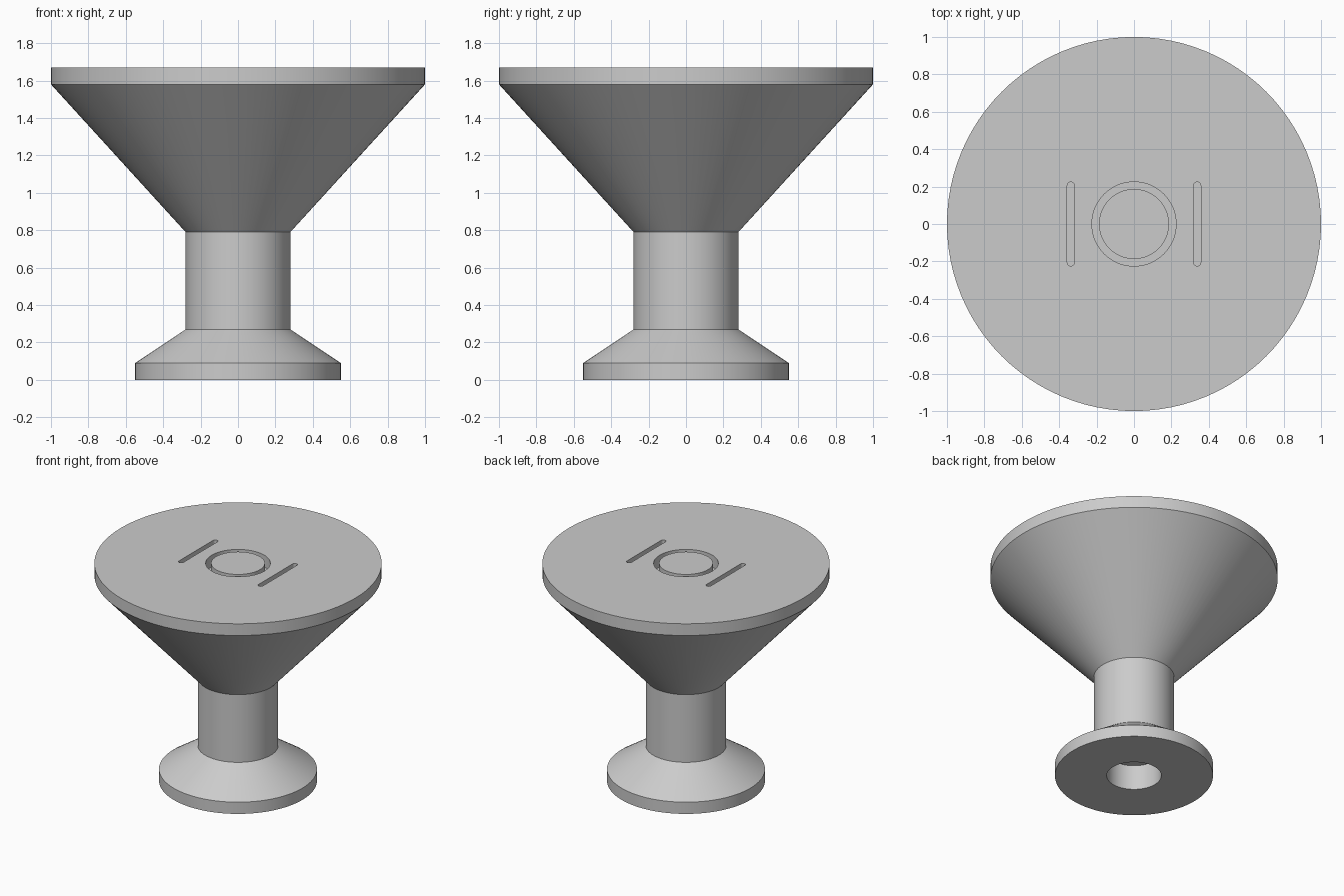
import bpy, bmesh, math
from mathutils import Vector

cube = bpy.data.objects.get("Cube")
if cube:
    bpy.data.objects.remove(cube, do_unlink=True)

grey = bpy.data.materials.new("light grey")
grey.use_nodes = True
COLOUR = (0.6, 0.6, 0.6, 1.0)
grey.diffuse_color = COLOUR
grey.node_tree.nodes["Principled BSDF"].inputs["Base Color"].default_value = COLOUR

TOP = 1.67
GROOVE = 0.09          # depth of the cuts in the top
BORE = 0.19            # depth of the hole underneath
SEGMENTS = 96


def make_object(name, bm):
    bmesh.ops.recalc_face_normals(bm, faces=bm.faces)
    mesh = bpy.data.meshes.new(name)
    bm.to_mesh(mesh)
    bm.free()
    mesh.materials.append(grey)
    obj = bpy.data.objects.new(name, mesh)
    bpy.context.collection.objects.link(obj)
    return obj


def lathe(name, profile):
    bm = bmesh.new()
    verts = [bm.verts.new((r, 0, z)) for r, z in profile]
    edges = [bm.edges.new(pair) for pair in zip(verts, verts[1:])]
    bmesh.ops.spin(bm, geom=verts + edges, cent=(0, 0, 0), axis=(0, 0, 1),
                   angle=math.tau, steps=SEGMENTS, use_merge=False)
    bmesh.ops.remove_doubles(bm, verts=bm.verts, dist=0.0001)
    return make_object(name, bm)


def slot_cutter(name, x, half_length=0.225, radius=0.019):
    # Upright prism with round ends
    bm = bmesh.new()
    straight = half_length - radius
    outline = []
    for end in (1, -1):
        for i in range(13):
            a = math.pi * i / 12
            outline.append(bm.verts.new((x + end * radius * math.cos(a),
                                         end * (straight + radius * math.sin(a)),
                                         TOP - GROOVE)))
    face = bm.faces.new(outline)
    result = bmesh.ops.extrude_face_region(bm, geom=[face])
    raised = [g for g in result["geom"] if isinstance(g, bmesh.types.BMVert)]
    bmesh.ops.translate(bm, verts=raised, vec=Vector((0, 0, GROOVE * 2)))
    return make_object(name, bm)


# Turned body: bore, foot, stem, flared head, ring groove in the top
body = lathe("pedestal_knob", [
    (0, BORE), (0.19, BORE), (0.19, 0),
    (0.55, 0), (0.55, 0.09), (0.28, 0.27),
    (0.28, 0.79), (1, 1.58), (1, TOP),
    (0.225, TOP), (0.225, TOP - GROOVE),
    (0.187, TOP - GROOVE), (0.187, TOP), (0, TOP)])

# Straight slots either side of the ring
bpy.context.view_layer.objects.active = body
for side, x in (("left", 0.338), ("right", -0.338)):
    cutter = slot_cutter(side + "_slot_cutter", x)
    cut = body.modifiers.new(side + "_slot", "BOOLEAN")
    cut.operation = "DIFFERENCE"
    cut.solver = "EXACT"
    cut.object = cutter
    bpy.ops.object.modifier_apply(modifier=cut.name)
    bpy.data.objects.remove(cutter, do_unlink=True)

bpy.ops.object.select_all(action="DESELECT")
body.select_set(True)
bpy.ops.object.shade_smooth_by_angle(angle=math.radians(20))
